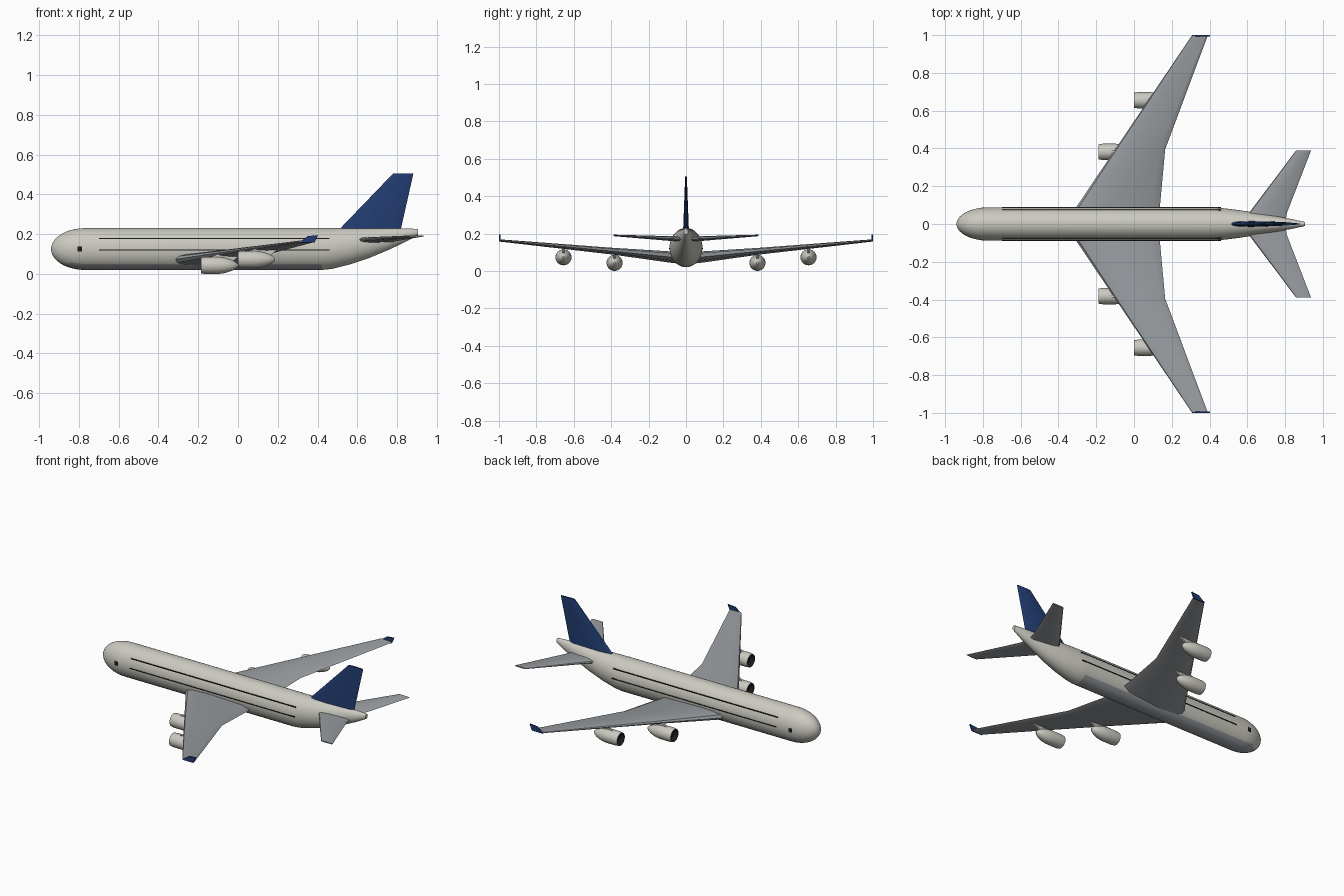
import bpy, bmesh, math

if "Cube" in bpy.data.objects:
    bpy.data.objects.remove(bpy.data.objects["Cube"])


def material(name, rgb):
    m = bpy.data.materials.new(name)
    m.diffuse_color = (*rgb, 1)
    m.use_nodes = True
    m.node_tree.nodes["Principled BSDF"].inputs["Base Color"].default_value = m.diffuse_color
    return m


WHITE = material("warm_white", (0.60, 0.59, 0.53))
GREY = material("wing_grey", (0.32, 0.34, 0.36))
BLUE = material("tail_blue", (0.016, 0.046, 0.17))
BLACK = material("dark_glass", (0.01, 0.01, 0.012))


def loft(name, rings, mats, mirror=False, smooth=None, rule=None):
    """Skin a list of equal-length point rings and cap both ends."""
    bm = bmesh.new()
    rows = [[bm.verts.new(p) for p in r] for r in rings]
    n = len(rows[0])
    for a, b in zip(rows, rows[1:]):
        for i in range(n):
            bm.faces.new((a[i], a[(i + 1) % n], b[(i + 1) % n], b[i]))
    bm.faces.new(rows[0])
    bm.faces.new(rows[-1])
    bmesh.ops.recalc_face_normals(bm, faces=bm.faces)
    if rule:
        for f in bm.faces:
            f.material_index = rule(f.calc_center_median())
    me = bpy.data.meshes.new(name)
    bm.to_mesh(me)
    bm.free()
    for m in mats:
        me.materials.append(m)
    ob = bpy.data.objects.new(name, me)
    bpy.context.collection.objects.link(ob)
    if mirror:
        mod = ob.modifiers.new("mirror", "MIRROR")
        mod.use_axis = (False, True, False)
        mod.use_mirror_merge = False
    if smooth:
        bpy.ops.object.select_all(action="DESELECT")
        ob.select_set(True)
        bpy.context.view_layer.objects.active = ob
        bpy.ops.object.shade_smooth_by_angle(angle=math.radians(smooth))
    return ob


def ellipse(x, y, z, ry, rz, n):
    return [(x, y + ry * math.cos(2 * math.pi * i / n),
             z + rz * math.sin(2 * math.pi * i / n)) for i in range(n)]


# Wing section: fraction of chord, fraction of thickness
FOIL = [(0, 0), (0.03, 0.25), (0.12, 0.42), (0.35, 0.5), (0.9, 0.36),
        (1, 0), (0.9, -0.3), (0.35, -0.5), (0.12, -0.42), (0.03, -0.25)]


def foil(x, y, z, chord, thick, upright=False):
    if upright:
        return [(x + u * chord, y + v * thick, z) for u, v in FOIL]
    return [(x + u * chord, y, z + v * thick) for u, v in FOIL]


def plate(name, outline, y0, y1, mat, mirror=True):
    """Prism from an x-z outline between two y positions."""
    return loft(name, [[(x, y, z) for x, z in outline] for y in (y0, y1)],
                [mat], mirror)


# Fuselage: rounded nose, straight barrel, upswept tail cone
RY, RZ, ZC, NOSE = 0.088, 0.105, 0.125, 0.17
stations = []
for i in range(1, 11):
    t = i / 10 * math.pi / 2
    stations.append((-0.94 + NOSE * (1 - math.cos(t)),
                     RY * math.sin(t), ZC - RZ * math.sin(t), ZC + RZ * math.sin(t)))
stations.insert(0, (-0.94, 0.004, ZC - 0.005, ZC + 0.005))
stations += [(0.42, RY, 0.02, 0.23), (0.47, 0.084, 0.025, 0.23),
             (0.56, 0.073, 0.047, 0.23), (0.66, 0.057, 0.08, 0.23),
             (0.76, 0.04, 0.122, 0.23), (0.84, 0.025, 0.16, 0.229),
             (0.905, 0.011, 0.195, 0.226)]
loft("fuselage",
     [ellipse(x, 0, (lo + hi) / 2, ry, (hi - lo) / 2, 40) for x, ry, lo, hi in stations],
     [WHITE, GREY], smooth=40,
     rule=lambda c: 1 if c.z < 0.057 and c.x < 0.43 else 0)


def side_y(z):
    return RY * math.sqrt(1 - ((z - ZC) / RZ) ** 2)


# Window rows and forward door panes
for label, z in (("upper", 0.178), ("lower", 0.121)):
    y = side_y(z)
    plate(label + "_windows", [(-0.7, z - 0.003), (0.46, z - 0.003),
                               (0.46, z + 0.003), (-0.7, z + 0.003)],
          y - 0.007, y + 0.002, BLACK)
plate("nose_pane", [(-0.807, 0.113), (-0.784, 0.113), (-0.784, 0.137), (-0.807, 0.137)],
      0.081, 0.0885, BLACK)

# Swept wings with a kinked trailing edge
loft("wing", [foil(-0.365, 0, 0.066, 0.495, 0.062),
              foil(-0.305, 0.09, 0.075, 0.442, 0.06),
              foil(-0.10, 0.395, 0.106, 0.265, 0.036),
              foil(0.305, 0.996, 0.163, 0.085, 0.012)], [GREY], True, 25)
plate("winglet", [(0.308, 0.157), (0.385, 0.157), (0.402, 0.195), (0.35, 0.19)],
      0.992, 1.0, BLUE)

# Tailplane and fin
loft("tailplane", [foil(0.57, 0.0, 0.168, 0.23, 0.03),
                   foil(0.61, 0.06, 0.172, 0.20, 0.027),
                   foil(0.857, 0.388, 0.19, 0.08, 0.008)], [GREY], True, 25)
loft("fin", [foil(0.486, 0, 0.2, 0.327, 0.032, True),
             foil(0.515, 0, 0.23, 0.305, 0.03, True),
             foil(0.78, 0, 0.505, 0.102, 0.009, True)], [BLUE], smooth=25)

# Engines: nacelles with dark intakes, hung on pylons
NACELLE = [(0.03, 0.033), (0.0, 0.036), (0.0, 0.040), (0.02, 0.043), (0.09, 0.043),
           (0.125, 0.038), (0.155, 0.028), (0.175, 0.017), (0.187, 0.005)]
for label, x, y, z, wing_z in (("inner", -0.187, 0.382, 0.043, 0.104),
                               ("outer", 0.0, 0.655, 0.073, 0.130)):
    eng = loft(label + "_engine", [ellipse(x + dx, y, z, r, r, 24) for dx, r in NACELLE],
               [WHITE, BLACK], True, 35)
    for p in eng.data.polygons:
        inside = math.hypot(p.center.y - y, p.center.z - z) < 0.0355
        p.material_index = 1 if inside and p.center.x < x + 0.031 else 0
    plate(label + "_pylon", [(x + 0.045, z + 0.04), (x + 0.16, z + 0.02),
                             (x + 0.21, wing_z), (x + 0.095, wing_z)],
          y - 0.006, y + 0.006, WHITE)
